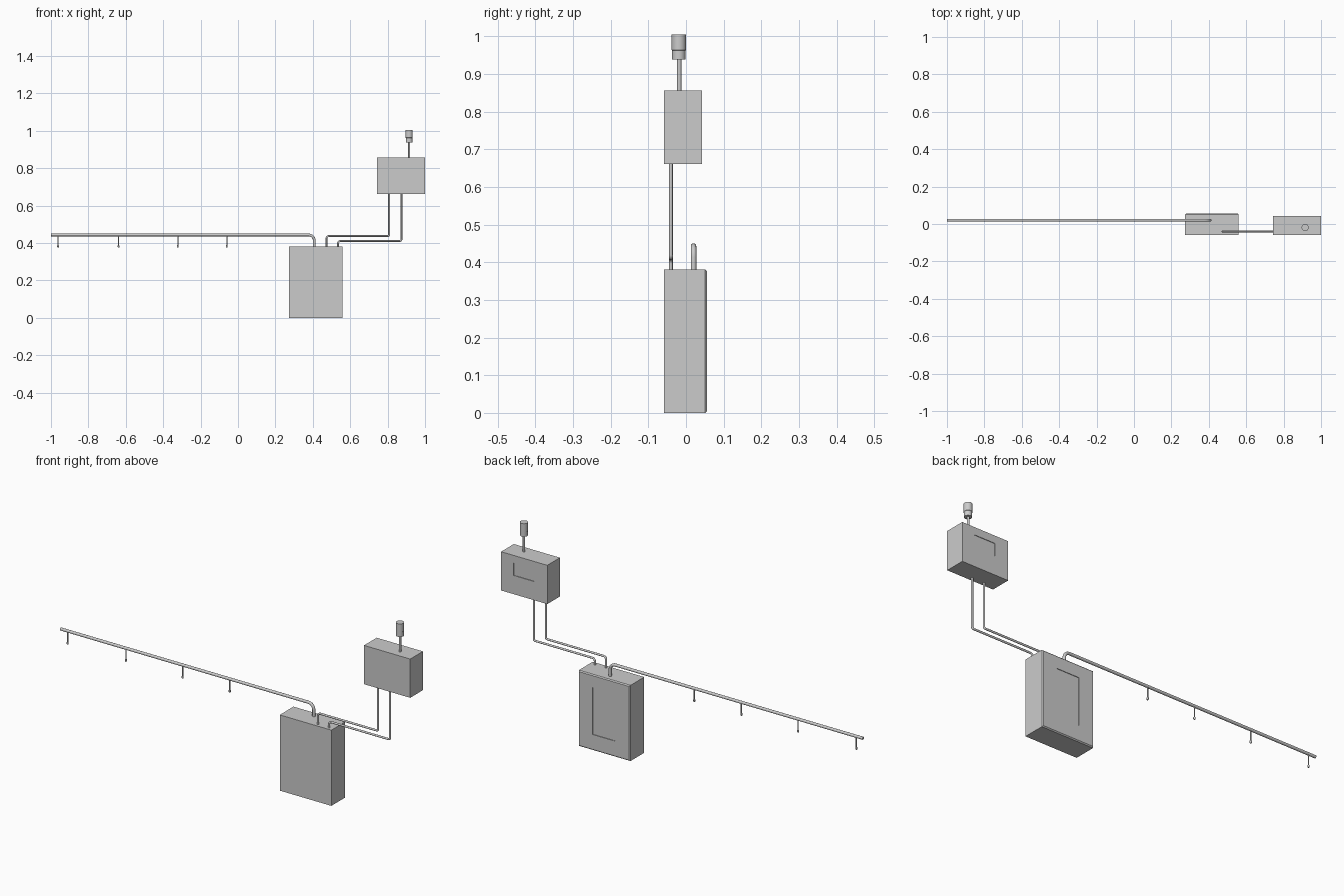
import bpy, bmesh, math
from mathutils import Vector

if "Cube" in bpy.data.objects:
    bpy.data.objects.remove(bpy.data.objects["Cube"])


def finish(bm, name, smooth=False):
    bmesh.ops.recalc_face_normals(bm, faces=bm.faces)
    me = bpy.data.meshes.new(name)
    bm.to_mesh(me)
    bm.free()
    ob = bpy.data.objects.new(name, me)
    bpy.context.collection.objects.link(ob)
    if smooth:
        bpy.ops.object.select_all(action='DESELECT')
        ob.select_set(True)
        bpy.context.view_layer.objects.active = ob
        bpy.ops.object.shade_smooth_by_angle(angle=math.radians(40))
    return ob


def housing(name, lo, hi, rec_lo, rec_hi, chamfer=0.0, depth=0.003):
    """Box with a shallow rectangular recess (x, z range) in its back face."""
    bm = bmesh.new()
    bmesh.ops.create_cube(bm, size=1)
    for v in bm.verts:
        v.co = [hi[i] if v.co[i] > 0 else lo[i] for i in range(3)]
    back = lambda: max(bm.faces, key=lambda f: f.calc_center_median().y)
    if chamfer:
        bmesh.ops.bevel(bm, geom=list(back().edges), offset=chamfer,
                        segments=1, affect='EDGES')
    face = back()
    bmesh.ops.inset_individual(bm, faces=[face], thickness=0.02)
    c = face.calc_center_median()
    for v in face.verts:
        v.co.x = rec_hi[0] if v.co.x > c.x else rec_lo[0]
        v.co.z = rec_hi[1] if v.co.z > c.z else rec_lo[1]
    ext = bmesh.ops.extrude_discrete_faces(bm, faces=[face])
    for v in ext['faces'][0].verts:
        v.co.y -= depth
    return finish(bm, name)


def lathe(name, profile, x, y, sides=24):
    """Turned part from (radius, z) points around a vertical axis."""
    bm = bmesh.new()
    rings = [[bm.verts.new((x + r * math.cos(2 * math.pi * i / sides),
                            y + r * math.sin(2 * math.pi * i / sides), z))
              for i in range(sides)] for r, z in profile]
    for a, b in zip(rings, rings[1:]):
        for i in range(sides):
            j = (i + 1) % sides
            bm.faces.new((a[i], a[j], b[j], b[i]))
    bm.faces.new(rings[0])
    bm.faces.new(rings[-1])
    return finish(bm, name, True)


def pipe(name, pts, radius, bends, sides=16, steps=6):
    """Round pipe in an xz plane at a fixed y, with filleted right-angle corners."""
    pts = [Vector(p) for p in pts]
    path = [pts[0]]
    for p, q, n, r in zip(pts, pts[1:], pts[2:], bends):
        u, w = (p - q).normalized(), (n - q).normalized()
        for k in range(steps + 1):
            a = k / steps * math.pi / 2
            path.append(q + u * r * (1 - math.sin(a)) + w * r * (1 - math.cos(a)))
    path.append(pts[-1])
    side = Vector((0, 1, 0))
    bm = bmesh.new()
    rings = []
    for i, p in enumerate(path):
        t = (path[min(i + 1, len(path) - 1)] - path[max(i - 1, 0)]).normalized()
        up = side.cross(t)
        rings.append([bm.verts.new(p + radius * (side * math.cos(2 * math.pi * k / sides)
                                                 + up * math.sin(2 * math.pi * k / sides)))
                      for k in range(sides)])
    for a, b in zip(rings, rings[1:]):
        for i in range(sides):
            j = (i + 1) % sides
            bm.faces.new((a[i], a[j], b[j], b[i]))
    bm.faces.new(rings[0])
    bm.faces.new(rings[-1])
    return finish(bm, name, True)


# Large lower cabinet and small upper cabinet
housing("main_cabinet", (0.273, -0.058, 0), (0.56, 0.056, 0.381),
        (0.355, 0.08), (0.48, 0.317), chamfer=0.005)
housing("upper_cabinet", (0.742, -0.058, 0.661), (0.999, 0.043, 0.856),
        (0.817, 0.755), (0.93, 0.818))

# Long distribution pipe
PY = 0.02
pipe("long_pipe", [(0.408, PY, 0.375), (0.408, PY, 0.443), (-1, PY, 0.443)],
     0.0073, [0.03])

# Hanging nozzles with small tips
for i, x in enumerate((-0.962, -0.638, -0.322, -0.06)):
    lathe(f"nozzle_{i + 1}", [(0.0028, 0.44), (0.0028, 0.388), (0.005, 0.387),
                              (0.005, 0.379), (0.003, 0.376)], x, PY, 16)

# Two pipes connecting the cabinets
CY = -0.04
for name, x0, x1, z in (("link_pipe_a", 0.473, 0.808, 0.437),
                        ("link_pipe_b", 0.535, 0.874, 0.411)):
    pipe(name, [(x0, CY, 0.375), (x0, CY, z), (x1, CY, z), (x1, CY, 0.665)],
         0.005, [0.014, 0.008])

# Sensor on a thin stem
lathe("sensor_stem", [(0.0055, 0.85), (0.0055, 0.945)], 0.915, -0.018)
lathe("sensor_head", [(0.018, 0.938), (0.018, 0.962), (0.019, 0.963), (0.019, 1.004)],
      0.915, -0.019, 32)
